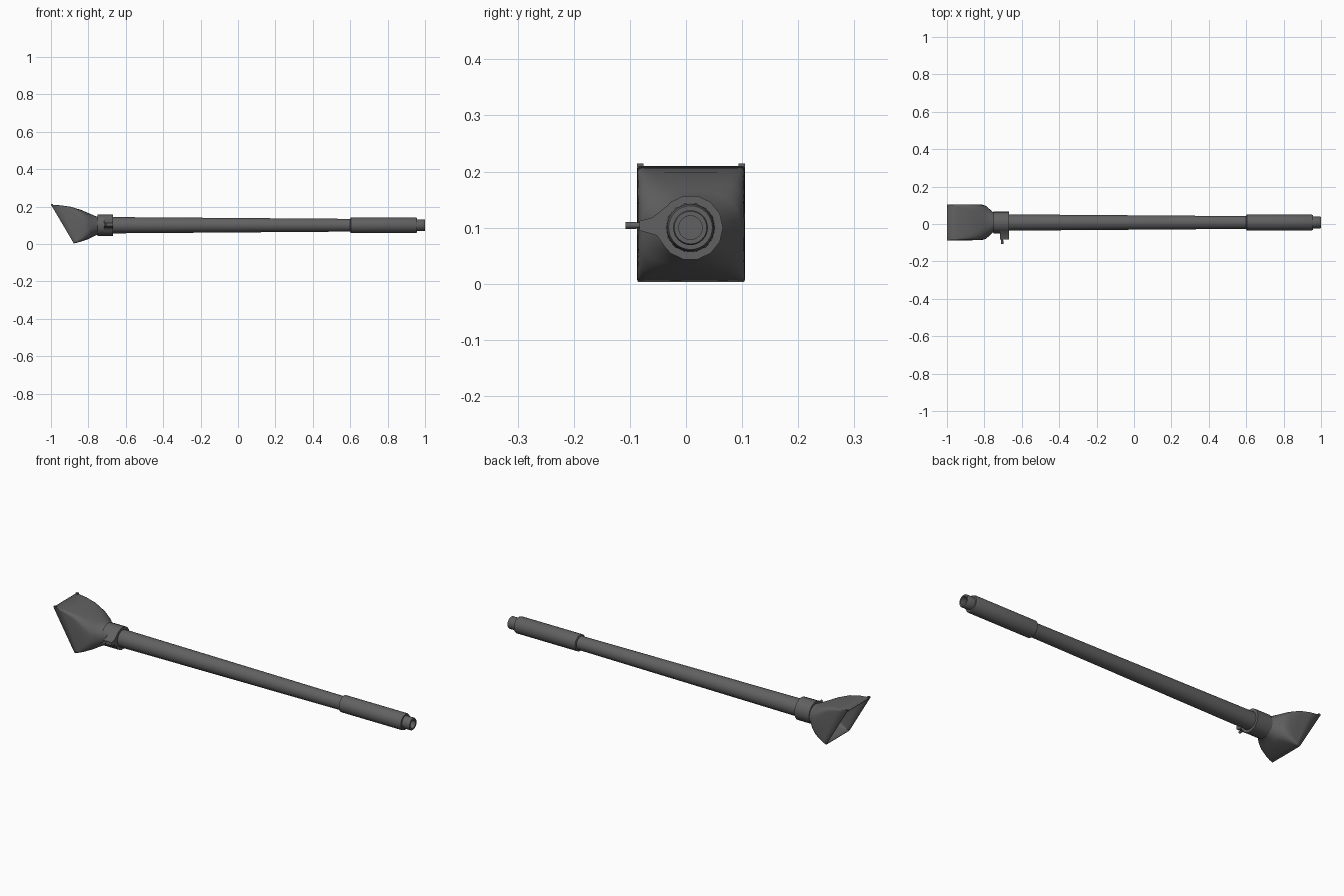
import bpy, bmesh, math

if "Cube" in bpy.data.objects:
    bpy.data.objects.remove(bpy.data.objects["Cube"])

CY, CZ = 0.008, 0.10  # tube axis
grey = bpy.data.materials.new("dark_grey")
grey.diffuse_color = (0.12, 0.12, 0.12, 1)
grey.use_nodes = True
grey.node_tree.nodes["Principled BSDF"].inputs["Base Color"].default_value = grey.diffuse_color


def finish(name, bm, angle=35):
    bmesh.ops.remove_doubles(bm, verts=bm.verts, dist=1e-5)
    bmesh.ops.recalc_face_normals(bm, faces=bm.faces)
    me = bpy.data.meshes.new(name)
    bm.to_mesh(me)
    bm.free()
    me.materials.append(grey)
    ob = bpy.data.objects.new(name, me)
    bpy.context.collection.objects.link(ob)
    bpy.ops.object.select_all(action='DESELECT')
    ob.select_set(True)
    bpy.context.view_layer.objects.active = ob
    bpy.ops.object.shade_smooth_by_angle(angle=math.radians(angle))
    return ob


def loft(name, rings, closed=False, cap=False, angle=35):
    bm = bmesh.new()
    vs = [[bm.verts.new(p) for p in r] for r in rings]
    n = len(vs[0])
    pairs = list(zip(vs, vs[1:])) + ([(vs[-1], vs[0])] if closed else [])
    for a, b in pairs:
        for i in range(n):
            j = (i + 1) % n
            bm.faces.new((a[i], a[j], b[j], b[i]))
    if cap:
        bm.faces.new(vs[0])
        bm.faces.new(vs[-1])
    return finish(name, bm, angle)


def lathe(name, profile, n=32, closed=False, cap=True, angle=35):
    # profile of (x, radius) turned around the tube axis
    rings = [[(x, CY + r * math.cos(2 * math.pi * i / n), CZ + r * math.sin(2 * math.pi * i / n))
              for i in range(n)] for x, r in profile]
    return loft(name, rings, closed, cap, angle)


def prism(name, yz, x0, x1):
    return loft(name, [[(x, y, z) for y, z in yz] for x in (x0, x1)], cap=True)


# long tapered tube
lathe("tube", [(-0.74, 0.044), (0.61, 0.034)])
# grip with small chamfers
lathe("grip", [(0.60, 0.036), (0.603, 0.042), (0.95, 0.042), (0.957, 0.039)])
# hollow end spigot
lathe("end_spigot", [(0.95, 0.031), (0.997, 0.031), (1.0, 0.029), (1.0, 0.021), (0.95, 0.021)])

# clamp collar
lathe("clamp_collar", [(-0.752, 0.058), (-0.668, 0.058), (-0.668, 0.044), (-0.752, 0.044)],
      n=14, closed=True, cap=False, angle=35)
# clamp ear and its screw
prism("clamp_ear", [(-0.035, 0.062), (-0.052, 0.086), (-0.083, 0.095), (-0.083, 0.112),
                    (-0.06, 0.118), (-0.035, 0.138)], -0.716, -0.668)


def screw(name, y0, y1, r):
    rings = [[(-0.705 + r * math.cos(math.tau * i / 12), y, 0.104 + r * math.sin(math.tau * i / 12))
              for i in range(12)] for y in (y0, y1)]
    loft(name, rings, cap=True)


screw("clamp_screw", -0.104, -0.06, 0.005)
screw("screw_head", -0.108, -0.088, 0.006)

# scoop: slanted square mouth lofted to the round neck
# (x top, z top, x bottom, z bottom, half width, corner power)
sections = [(-1.0, 0.210, -0.878, 0.003, 0.096, 0.03),
            (-0.945, 0.206, -0.858, 0.007, 0.096, 0.08),
            (-0.890, 0.198, -0.832, 0.015, 0.0955, 0.2),
            (-0.835, 0.180, -0.803, 0.025, 0.095, 0.45),
            (-0.798, 0.164, -0.785, 0.033, 0.088, 0.75),
            (-0.755, 0.146, -0.755, 0.048, 0.055, 1.0),
            (-0.735, 0.146, -0.735, 0.052, 0.048, 1.0)]
rings = []
N = 40
for xt, zt, xb, zb, hw, p in sections:
    ring = []
    for i in range(N):
        a = math.tau * i / N
        c, s = math.cos(a), math.sin(a)
        u = math.copysign(abs(c) ** p, c) if abs(c) > 1e-6 else 0
        v = math.copysign(abs(s) ** p, s) if abs(s) > 1e-6 else 0
        t = (v + 1) / 2
        ring.append((xb + (xt - xb) * t, CY + 0.001 + hw * u, zb + (zt - zb) * t))
    rings.append(ring)
scoop = loft("scoop", rings, angle=45)
m = scoop.modifiers.new("wall", 'SOLIDIFY')
m.thickness = 0.003
m.offset = -1

# small lips on the upper mouth corners
for name, y in (("lip_front", -0.087), ("lip_back", 0.094)):
    prism(name, [(y, 0.207), (y + 0.011, 0.207), (y + 0.011, 0.214), (y, 0.214)], -1.0, -0.988)
